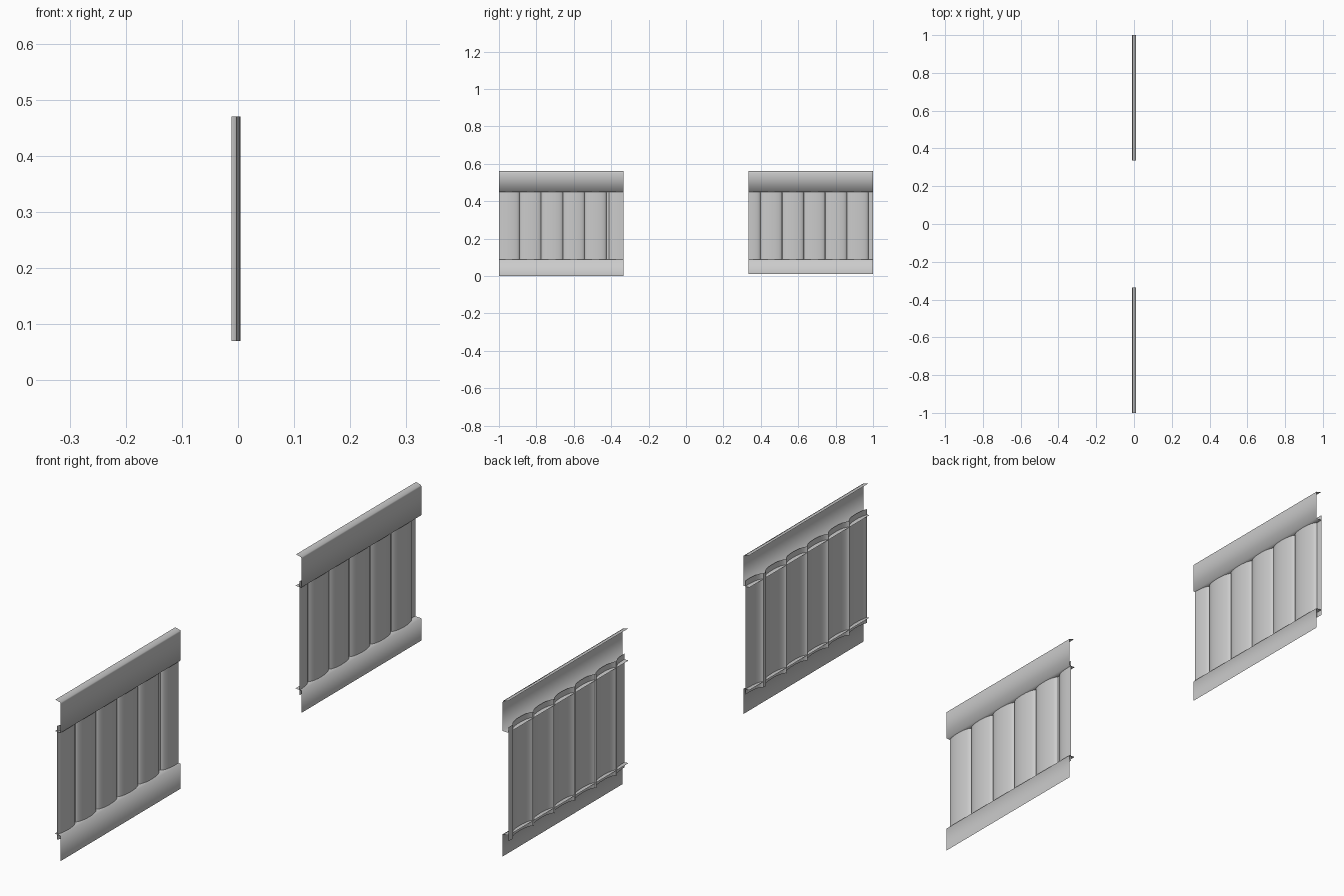
import bpy, math

if "Cube" in bpy.data.objects:
    bpy.data.objects.remove(bpy.data.objects["Cube"])

BACK, TILE_FRONT, TRIM = -0.0116, 0.0045, 0.0116
PITCH = 0.116


def sheet(name, rows, angle=180):
    """Skin equal-length rows of points into an open sheet."""
    n = len(rows[0])
    verts = [p for row in rows for p in row]
    faces = [(r * n + i, r * n + i + 1, (r + 1) * n + i + 1, (r + 1) * n + i)
             for r in range(len(rows) - 1) for i in range(n - 1)]
    mesh = bpy.data.meshes.new(name)
    mesh.from_pydata(verts, [], faces)
    obj = bpy.data.objects.new(name, mesh)
    bpy.context.collection.objects.link(obj)
    bpy.ops.object.select_all(action='DESELECT')
    obj.select_set(True)
    bpy.context.view_layer.objects.active = obj
    bpy.ops.object.shade_smooth_by_angle(angle=math.radians(angle))
    return obj


def trim(name, profile, y0, y1):
    """Folded strip: an x-z profile drawn out along y."""
    return sheet(name, [[(x, y, z) for x, z in profile] for y in (y0, y1)])


def cladding(name, y0, y1, starts):
    """Ribbed sheet: rounded ribs rising from a shared back plane."""
    steps = 12
    line = []
    for s in starts:
        for i in range(steps + 1):
            a = math.pi * i / steps
            y = s + PITCH * (1 - math.cos(a)) / 2
            x = BACK + (TILE_FRONT - BACK) * math.sin(a)
            if y0 <= y <= y1 and (not line or y > line[-1][1] + 1e-5):
                line.append((x, y))
    # carry the sheet out to both panel ends
    line = [(line[0][0], y0)] + [p for p in line if y0 + 1e-4 < p[1] < y1 - 1e-4] + [(line[-1][0], y1)]
    return sheet(name, [[(x, y, z) for x, y in line] for z in (0.47, 0.07)], 35)


def panel(side, y0, y1, starts, base):
    cladding(side + "_ribbed_cladding", y0, y1, starts)
    # top trim: small lip above, shelf folded back below
    trim(side + "_top_trim",
         [(-0.0090, 0.561), (TRIM - 0.001, 0.556), (TRIM, 0.551), (TRIM, 0.45), (BACK, 0.45)], y0, y1)
    # bottom trim: shelf folded back at its upper edge
    trim(side + "_bottom_trim", [(BACK, 0.09), (TRIM, 0.088), (TRIM, base)], y0, y1)


panel("left", -1.0, -0.335, [-1.006 + PITCH * i for i in range(5)] + [-0.413], 0.0)
panel("right", 0.335, 1.0, [0.282 + PITCH * 0.995 * i for i in range(6)], 0.01)
